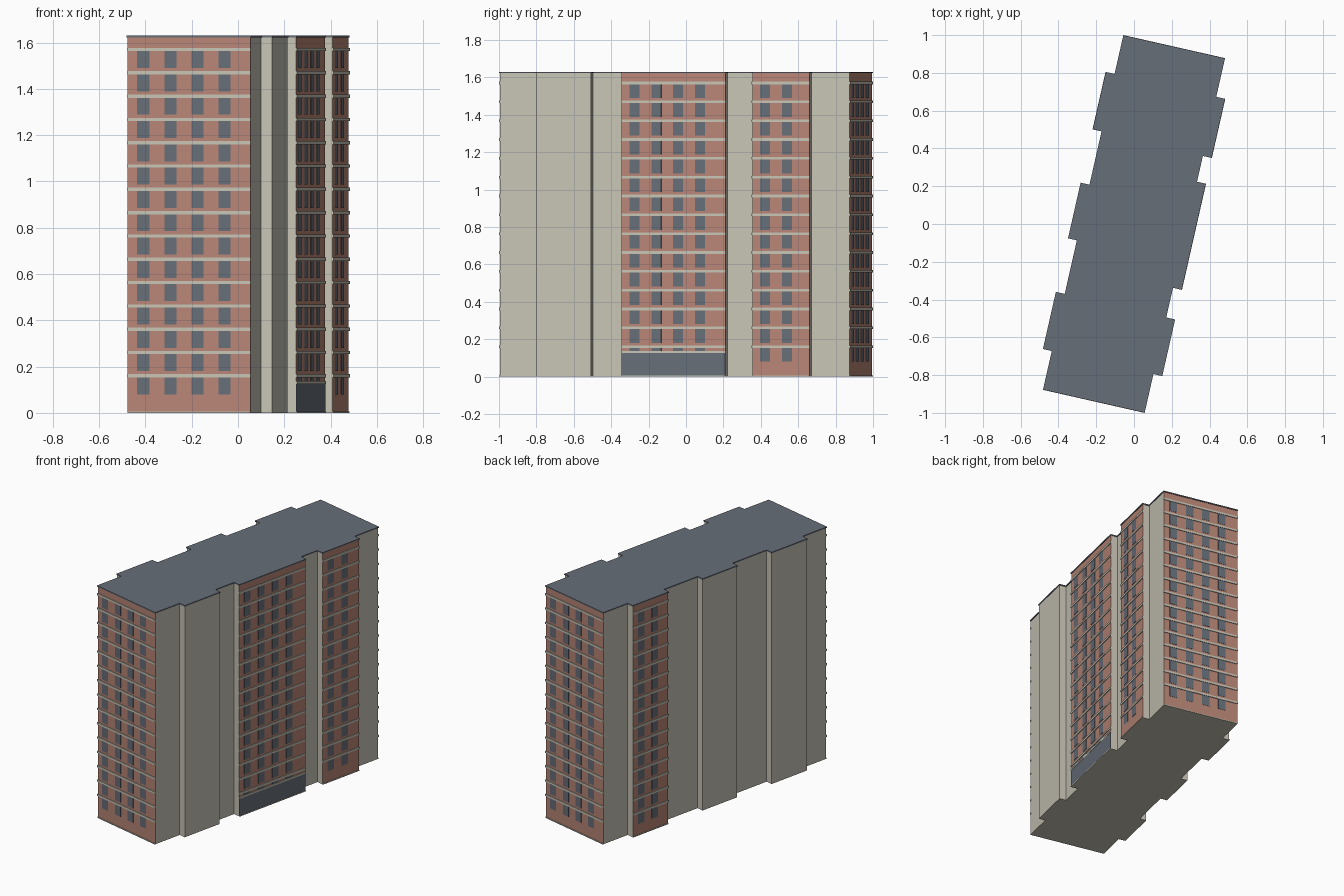
import bpy, bmesh, math
from mathutils import Matrix, Vector

if "Cube" in bpy.data.objects:
    bpy.data.objects.remove(bpy.data.objects["Cube"])

TURN = Matrix.Rotation(math.radians(-12.77), 4, 'Z')   # block stands at an angle
TOP, SLAB = 1.622, 0.008
FLOORS, FLOOR_H, FIRST = 15, 0.1007, 0.16


def material(name, rgb):
    m = bpy.data.materials.new(name)
    lin = [((c / 255 + 0.055) / 1.055) ** 2.4 for c in rgb]
    m.diffuse_color = (*lin, 1)
    m.use_nodes = True
    m.node_tree.nodes["Principled BSDF"].inputs["Base Color"].default_value = m.diffuse_color
    return m


CONCRETE = material("concrete", (199, 195, 181))
BRICK = material("brick", (183, 133, 117))
SLATE = material("slate", (103, 110, 120))


def finish(bm, name, mats):
    bmesh.ops.recalc_face_normals(bm, faces=bm.faces)
    bm.transform(TURN)
    me = bpy.data.meshes.new(name)
    bm.to_mesh(me)
    bm.free()
    for m in mats:
        me.materials.append(m)
    ob = bpy.data.objects.new(name, me)
    bpy.context.collection.objects.link(ob)
    return ob


# Footprint: a long bar with shallow bays on both long sides
W, END, OUT = 0.272, 0.958, 0.32
right_bays = [(-0.748, -0.449), (-0.28, 0.288), (0.436, 0.749)]
left_bays = [(-0.748, -0.446), (-0.147, 0.147), (0.444, 0.748)]
outline = [(-W, -END), (W, -END)]
for a, b in right_bays:
    outline += [(W, a), (OUT, a), (OUT, b), (W, b)]
outline += [(W, END), (-W, END)]
for a, b in reversed(left_bays):
    outline += [(-W, b), (-OUT, b), (-OUT, a), (-W, a)]


def grown(points, d):
    """Offset a right-angled counter-clockwise outline outwards."""
    res = []
    for i, p in enumerate(points):
        p = Vector(p)
        e1 = (p - Vector(points[i - 1])).normalized()
        e2 = (Vector(points[(i + 1) % len(points)]) - p).normalized()
        res.append(p + d * Vector((e1.y + e2.y, -e1.x - e2.x)))
    return res


def prism(points, z0, z1):
    bm = bmesh.new()
    base = bm.faces.new([bm.verts.new((p[0], p[1], z0)) for p in points])
    ext = bmesh.ops.extrude_face_region(bm, geom=[base], use_keep_orig=True)
    verts = [g for g in ext["geom"] if isinstance(g, bmesh.types.BMVert)]
    bmesh.ops.translate(bm, verts=verts, vec=(0, 0, z1 - z0))
    return bm


# Facades with windows: name, left end, right end (seen from outside), columns, entrance base
facades = [
    ("front", (-W, -END), (W, -END), 4, False),
    ("right_centre", (OUT, -0.28), (OUT, 0.288), 4, True),
    ("right_bay", (OUT, 0.436), (OUT, 0.749), 2, False),
    ("back", (W, END), (-W, END), 4, False),
    ("left_bay", (-OUT, 0.748), (-OUT, 0.444), 2, False),
]

# Main body, brick on the windowed facades
body = prism(outline, 0, TOP)
body.normal_update()
for f in body.faces:
    if abs(f.normal.z) > 0.5:
        continue
    c = f.calc_center_median().xy
    for _, a, b, _, _ in facades:
        if (c - (Vector(a) + Vector(b)) / 2).length < 0.01:
            f.material_index = 1
finish(body, "building_body", [CONCRETE, BRICK])

# Roof slab with a slight overhang
finish(prism(grown(outline, 0.004), TOP, TOP + SLAB), "roof_slab", [SLATE])


def wall_box(bm, a, b, s0, s1, z0, z1, depth):
    """Box on the wall a-b, from s0 to s1 along it."""
    a, b = Vector(a), Vector(b)
    u = (b - a).normalized()
    n = Vector((u.y, -u.x))
    c = a + u * (s0 + s1) / 2 + n * (depth - 0.002) / 2
    size_u, size_n = s1 - s0, depth + 0.002
    rot = Matrix(((u.x, n.x, 0, 0), (u.y, n.y, 0, 0), (0, 0, 1, 0), (0, 0, 0, 1)))
    mat = (Matrix.Translation((c.x, c.y, (z0 + z1) / 2)) @ rot
           @ Matrix.Diagonal((size_u, size_n, z1 - z0, 1)))
    bmesh.ops.create_cube(bm, size=1, matrix=mat)


for name, a, b, columns, entrance in facades:
    length = (Vector(b) - Vector(a)).length
    windows, ledges = bmesh.new(), bmesh.new()
    floor_base = 0.137 if entrance else 0.0
    for i in range(FLOORS):
        z = FIRST + FLOOR_H * i
        # Ledge above each storey, windows hanging right below it
        wall_box(ledges, a, b, -0.002, length + 0.002, z - 0.007, z + 0.007, 0.005)
        for k in range(columns):
            s = 0.043 + 0.12 * k
            wall_box(windows, a, b, s, s + 0.054, max(z - 0.08, floor_base), z - 0.007, 0.002)
    # Plinth strip at the ground
    wall_box(ledges, a, b, 0, length, 0, 0.006, 0.005)
    if entrance:
        wall_box(ledges, a, b, -0.002, length + 0.002, 0.125, 0.137, 0.005)
        panel = bmesh.new()
        wall_box(panel, a, b, 0, length, 0.006, 0.125, 0.003)
        finish(panel, "entrance_panel", [SLATE])
    finish(windows, name + "_windows", [SLATE])
    finish(ledges, name + "_ledges", [CONCRETE])
